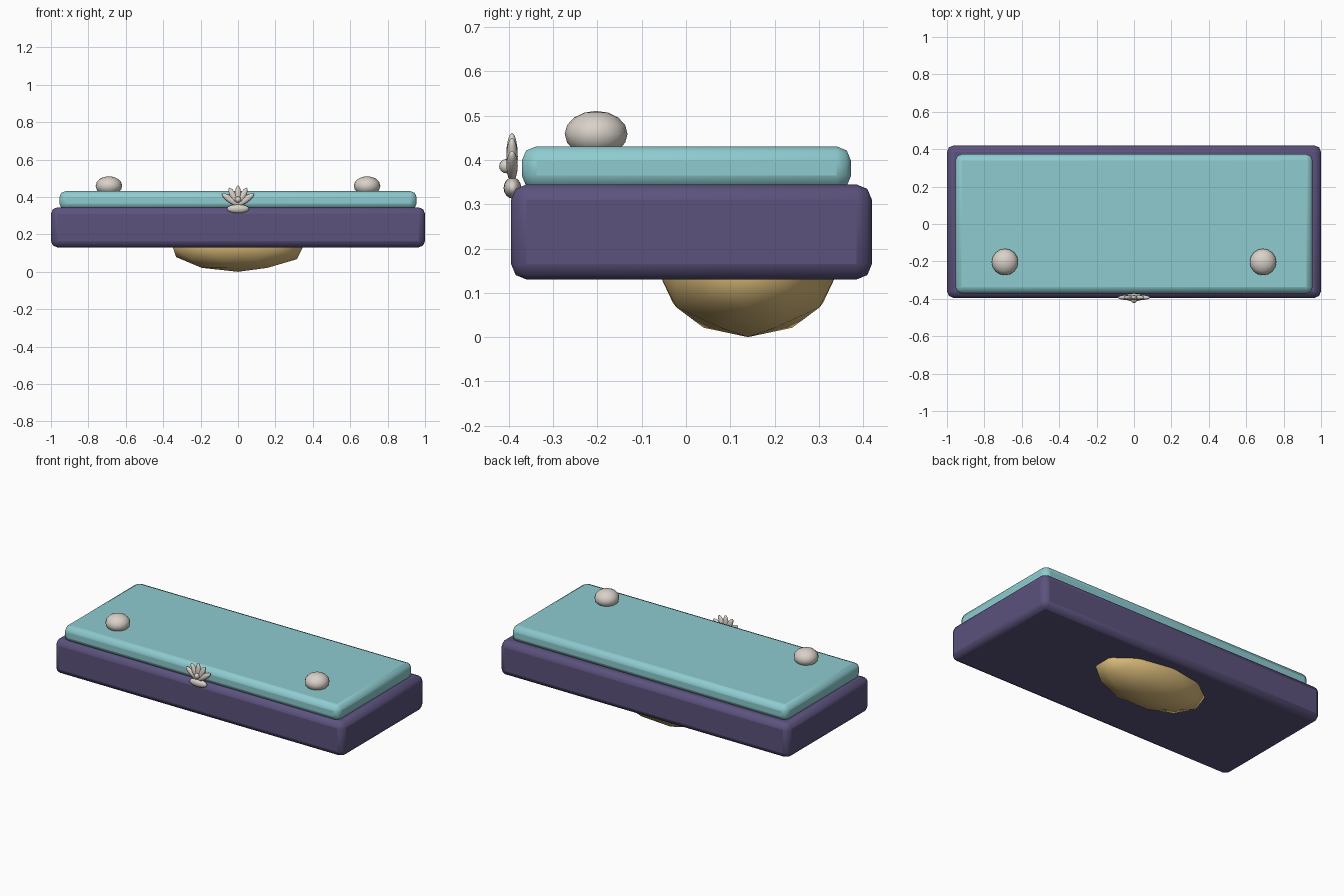
import bpy
from math import radians, sin, cos
from mathutils import Vector

cube = bpy.data.objects.get("Cube")
if cube:
    bpy.data.objects.remove(cube, do_unlink=True)


def make_material(name, rgb):
    mat = bpy.data.materials.new(name)
    mat.use_nodes = True
    colour = (*rgb, 1.0)
    mat.diffuse_color = colour
    mat.node_tree.nodes["Principled BSDF"].inputs["Base Color"].default_value = colour
    return mat


purple = make_material("dusky purple", (0.105, 0.085, 0.205))
teal = make_material("pale teal", (0.27, 0.60, 0.63))
gold = make_material("soft gold", (0.69, 0.49, 0.19))
pearl = make_material("pearl white", (0.69, 0.64, 0.58))


def finish(name, size, mat, angle):
    obj = bpy.context.object
    obj.name = name
    obj.scale = size
    bpy.ops.object.transform_apply(location=False, rotation=False, scale=True)
    obj.data.materials.append(mat)
    bpy.ops.object.shade_smooth_by_angle(angle=radians(angle))
    return obj


def slab(name, low, high, bevel, mat):
    low, high = Vector(low), Vector(high)
    bpy.ops.mesh.primitive_cube_add(size=1, location=(low + high) / 2)
    obj = finish(name, high - low, mat, 30)
    mod = obj.modifiers.new("rounded edges", "BEVEL")
    mod.width = bevel
    mod.segments = 2
    return obj


def ellipsoid(name, location, radii, mat, tilt=0, segments=16, rings=8):
    bpy.ops.mesh.primitive_uv_sphere_add(
        segments=segments, ring_count=rings, location=location, rotation=(0, tilt, 0))
    return finish(name, radii, mat, 60)


# Box body and raised lid
slab("box_body", (-1, -0.395, 0.13), (1, 0.42, 0.345), 0.035, purple)
slab("box_lid", (-0.955, -0.371, 0.332), (0.955, 0.373, 0.431), 0.033, teal)

# Faceted dome under the box
bpy.ops.mesh.primitive_ico_sphere_add(subdivisions=2, radius=1, location=(0, 0.14, 0.142))
finish("underside_dome", (0.37, 0.2, 0.142), gold, 60)

# Two knobs on the lid
for side, sign in (("left", 1), ("right", -1)):
    ellipsoid(f"{side}_knob", (sign * 0.69, -0.203, 0.459), (0.071, 0.071, 0.052), pearl)

# Shell clasp: fan of lobes, base and bead
for i in range(-2, 3):
    tilt = radians(27 * i)
    centre = (0.052 * sin(tilt), -0.393, 0.356 + 0.052 * cos(tilt))
    ellipsoid(f"shell_lobe_{i + 3}", centre, (0.017, 0.013, 0.053), pearl, tilt)
ellipsoid("shell_base", (0, -0.392, 0.337), (0.06, 0.02, 0.024), pearl)
ellipsoid("shell_bead", (0, -0.406, 0.386), (0.016, 0.016, 0.016), pearl)
